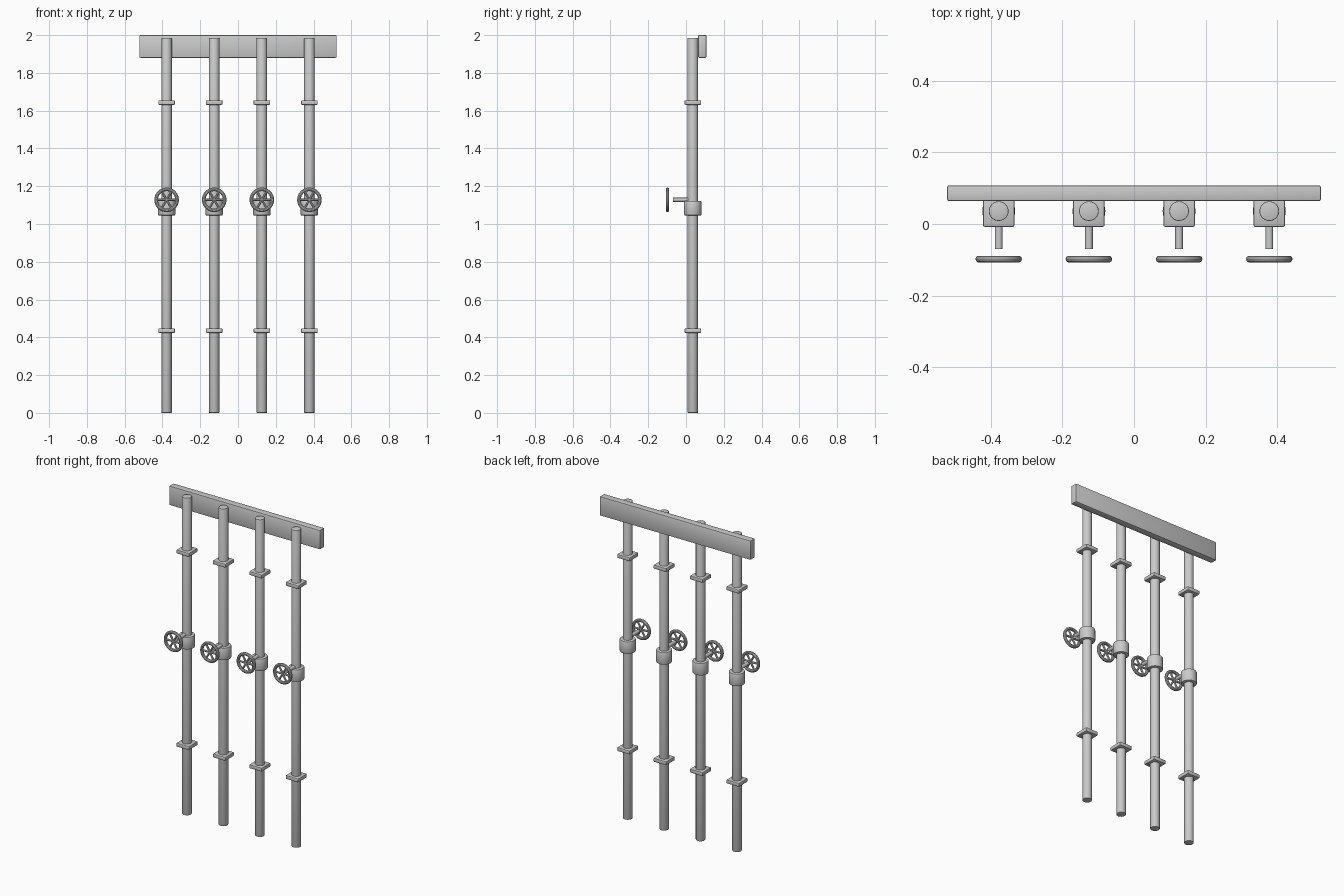
import bpy, math
from mathutils import Vector

if "Cube" in bpy.data.objects:
    bpy.data.objects.remove(bpy.data.objects["Cube"])

PIPE_Y, WHEEL_Y, WHEEL_Z = 0.036, -0.098, 1.128


def finish(obj, name, bevel=0.0):
    obj.name = name
    if bevel:
        m = obj.modifiers.new("Bevel", 'BEVEL')
        m.width, m.segments = bevel, 2
        m.limit_method = 'ANGLE'
        m.angle_limit = math.radians(40)
        bpy.ops.object.modifier_apply(modifier=m.name)
    bpy.ops.object.shade_smooth_by_angle(angle=math.radians(35))
    return obj


def box(name, lo, hi, bevel):
    lo, hi = Vector(lo), Vector(hi)
    bpy.ops.mesh.primitive_cube_add(size=1, location=(lo + hi) / 2)
    obj = bpy.context.object
    obj.scale = hi - lo
    bpy.ops.object.transform_apply(location=False, rotation=False, scale=True)
    return finish(obj, name, bevel)


def rod(name, a, b, radius, sides=24, bevel=0.0):
    a, b = Vector(a), Vector(b)
    bpy.ops.mesh.primitive_cylinder_add(vertices=sides, radius=radius,
                                        depth=(b - a).length, location=(a + b) / 2)
    obj = bpy.context.object
    obj.rotation_euler = (b - a).to_track_quat('Z', 'Y').to_euler()
    return finish(obj, name, bevel)


# Wall beam behind the pipe tops
box("header_beam", (-0.522, 0.064, 1.88), (0.522, 0.108, 2.0), 0.005)

for i in range(4):
    x = -0.378 + 0.252 * i
    n = f"_{i + 1}"
    # Vertical pipe with two square clamps
    rod("pipe" + n, (x, PIPE_Y, 0), (x, PIPE_Y, 1.985), 0.0275, 24, 0.003)
    for level, z in (("lower", 0.435), ("upper", 1.643)):
        box(f"{level}_clamp{n}", (x - 0.044, PIPE_Y - 0.044, z - 0.012),
            (x + 0.044, PIPE_Y + 0.044, z + 0.012), 0.005)
    # Valve body and stem
    rod("valve_body" + n, (x, PIPE_Y, 1.045), (x, PIPE_Y, 1.123), 0.046, 28, 0.006)
    rod("valve_stem" + n, (x, PIPE_Y, WHEEL_Z), (x, -0.07, WHEEL_Z), 0.011, 16)
    # Handwheel: rim, three full-width bars making six spokes
    bpy.ops.mesh.primitive_torus_add(major_segments=36, minor_segments=10,
                                     major_radius=0.0555, minor_radius=0.0095,
                                     location=(x, WHEEL_Y, WHEEL_Z),
                                     rotation=(math.pi / 2, 0, 0))
    finish(bpy.context.object, "wheel_rim" + n)
    for k in range(3):
        a = k * math.pi / 3
        d = Vector((math.cos(a), 0, math.sin(a))) * 0.055
        c = Vector((x, WHEEL_Y, WHEEL_Z))
        rod(f"wheel_spoke_{k + 1}{n}", c - d, c + d, 0.006, 10)
